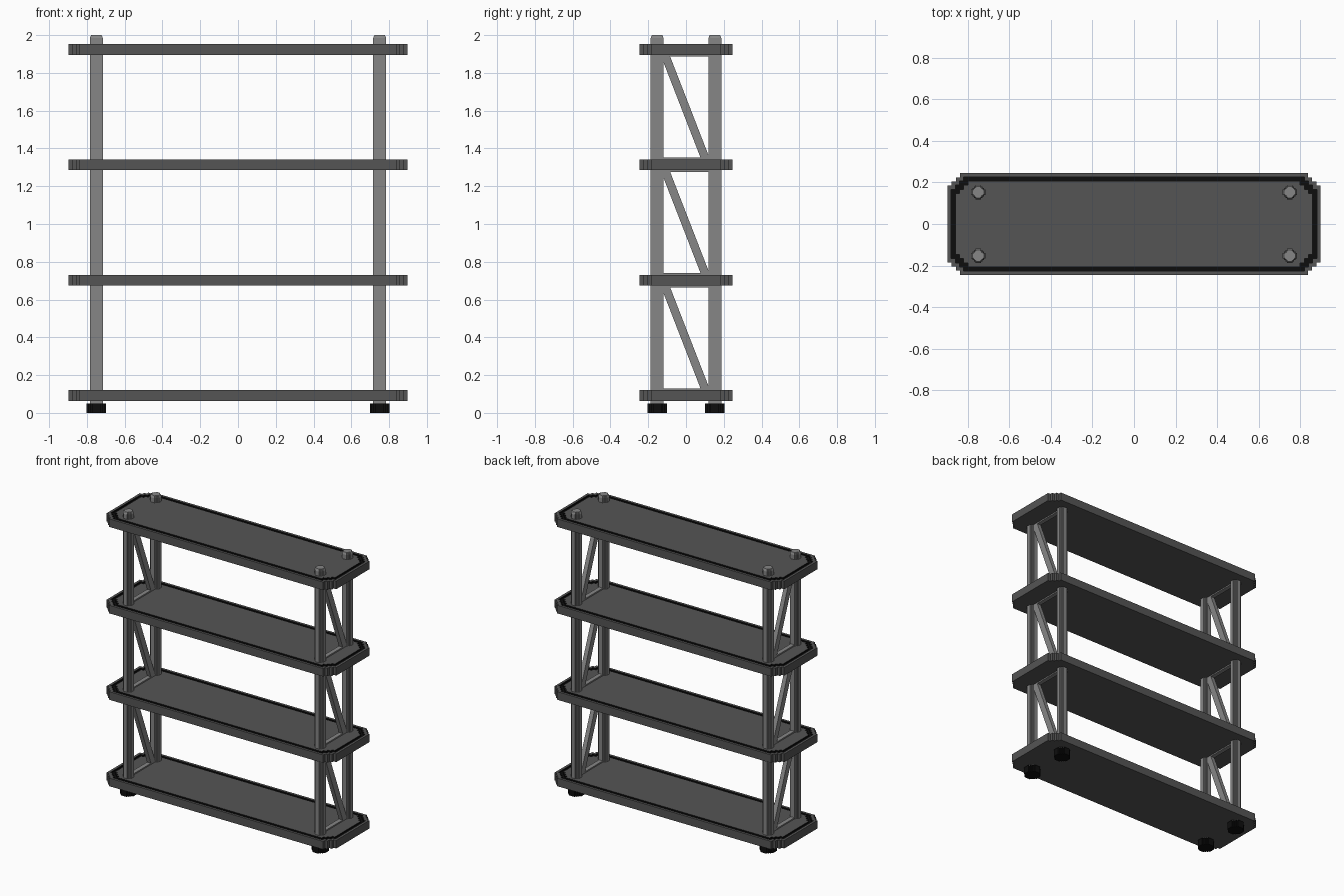
import bpy
import bmesh
from math import atan2, hypot
from mathutils import Matrix

if "Cube" in bpy.data.objects:
    bpy.data.objects.remove(bpy.data.objects["Cube"])


def material(name, r, g, b):
    mat = bpy.data.materials.new(name)
    mat.use_nodes = True
    mat.diffuse_color = (r, g, b, 1)
    mat.node_tree.nodes["Principled BSDF"].inputs["Base Color"].default_value = (r, g, b, 1)
    return mat


SHELF = material("dark grey", 0.09, 0.09, 0.09)
POST = material("mid grey", 0.24, 0.24, 0.24)
RUBBER = material("black", 0.004, 0.004, 0.004)

POST_X, POST_Y = 0.75, 0.153
SHELF_Z = [0.063 + 0.611 * i for i in range(4)]
THICK = 0.057


def finish(bm, name, mats):
    bmesh.ops.recalc_face_normals(bm, faces=bm.faces)
    mesh = bpy.data.meshes.new(name)
    bm.to_mesh(mesh)
    bm.free()
    for mat in mats:
        mesh.materials.append(mat)
    obj = bpy.data.objects.new(name, mesh)
    bpy.context.collection.objects.link(obj)
    return obj


def stepped_outline(hx, hy, step, count):
    """Rectangle whose corners are cut as a small staircase."""
    quarter = []
    for i in range(count + 1):
        x, y = hx - i * step, hy - (count - i) * step
        quarter.append((x, y))
        if i < count:
            quarter.append((x - step, y))
    outline = list(quarter)
    outline += [(-x, y) for x, y in reversed(quarter)]
    outline += [(-x, -y) for x, y in quarter]
    outline += [(x, -y) for x, y in reversed(quarter)]
    return outline


def loft(name, loops, mats, bands=()):
    """Join outlines given as (points, z); bands lists the spans in the second colour."""
    bm = bmesh.new()
    rings = [[bm.verts.new((x, y, z)) for x, y in pts] for pts, z in loops]
    bm.faces.new(rings[0])
    bm.faces.new(rings[-1])
    for k, (a, b) in enumerate(zip(rings, rings[1:])):
        for i in range(len(a)):
            j = (i + 1) % len(a)
            face = bm.faces.new((a[i], a[j], b[j], b[i]))
            face.material_index = 1 if k in bands else 0
    return finish(bm, name, mats)


def beam(name, x, y0, z0, y1, z1, wide, deep):
    """Straight bar in the end plane of the rack."""
    bm = bmesh.new()
    bmesh.ops.create_cube(bm, size=1)
    move = Matrix.Translation((x, (y0 + y1) / 2, (z0 + z1) / 2))
    turn = Matrix.Rotation(atan2(z1 - z0, y1 - y0), 4, "X")
    size = Matrix.Diagonal((deep, hypot(y1 - y0, z1 - z0), wide, 1))
    bmesh.ops.transform(bm, matrix=move @ turn @ size, verts=bm.verts)
    return finish(bm, name, [POST])


# Shelves with a black groove running inside the rim
for i, z in enumerate(SHELF_Z):
    top = z + THICK
    profile = [(0, z), (0, top), (0.018, top), (0.018, top - 0.01),
               (0.038, top - 0.01), (0.038, top)]
    loops = [(stepped_outline(0.898 - d, 0.245 - d, 0.02, 3), h) for d, h in profile]
    loft(f"shelf_{i + 1}", loops, [SHELF, RUBBER], bands=(2, 3, 4))

# Posts and feet
for sx, side in ((1, "left"), (-1, "right")):
    for sy, end in ((-1, "front"), (1, "back")):
        where = (sx * POST_X, sy * POST_Y, 0)
        shaft = stepped_outline(0.034, 0.034, 0.0067, 3)
        tip = [(x * 0.82, y * 0.82) for x, y in shaft]
        post = loft(f"{end}_{side}_post", [(shaft, 0.04), (shaft, 1.985), (tip, 2.0)], [POST])
        post.location = where
        pad = stepped_outline(0.052, 0.052, 0.01, 3)
        foot = loft(f"{end}_{side}_foot", [(pad, 0), (pad, 0.05)], [RUBBER])
        foot.location = where

    # Diagonal braces and thin rails in each bay
    for i in range(3):
        low, high = SHELF_Z[i] + THICK, SHELF_Z[i + 1]
        x = sx * POST_X
        beam(f"{side}_brace_{i + 1}", x, 0.108, low - 0.01, -0.115, high + 0.01, 0.044, 0.03)
        for part, z in (("lower", low + 0.004), ("upper", high - 0.004)):
            beam(f"{side}_{part}_rail_{i + 1}", x, -0.13, z, 0.13, z, 0.01, 0.03)
